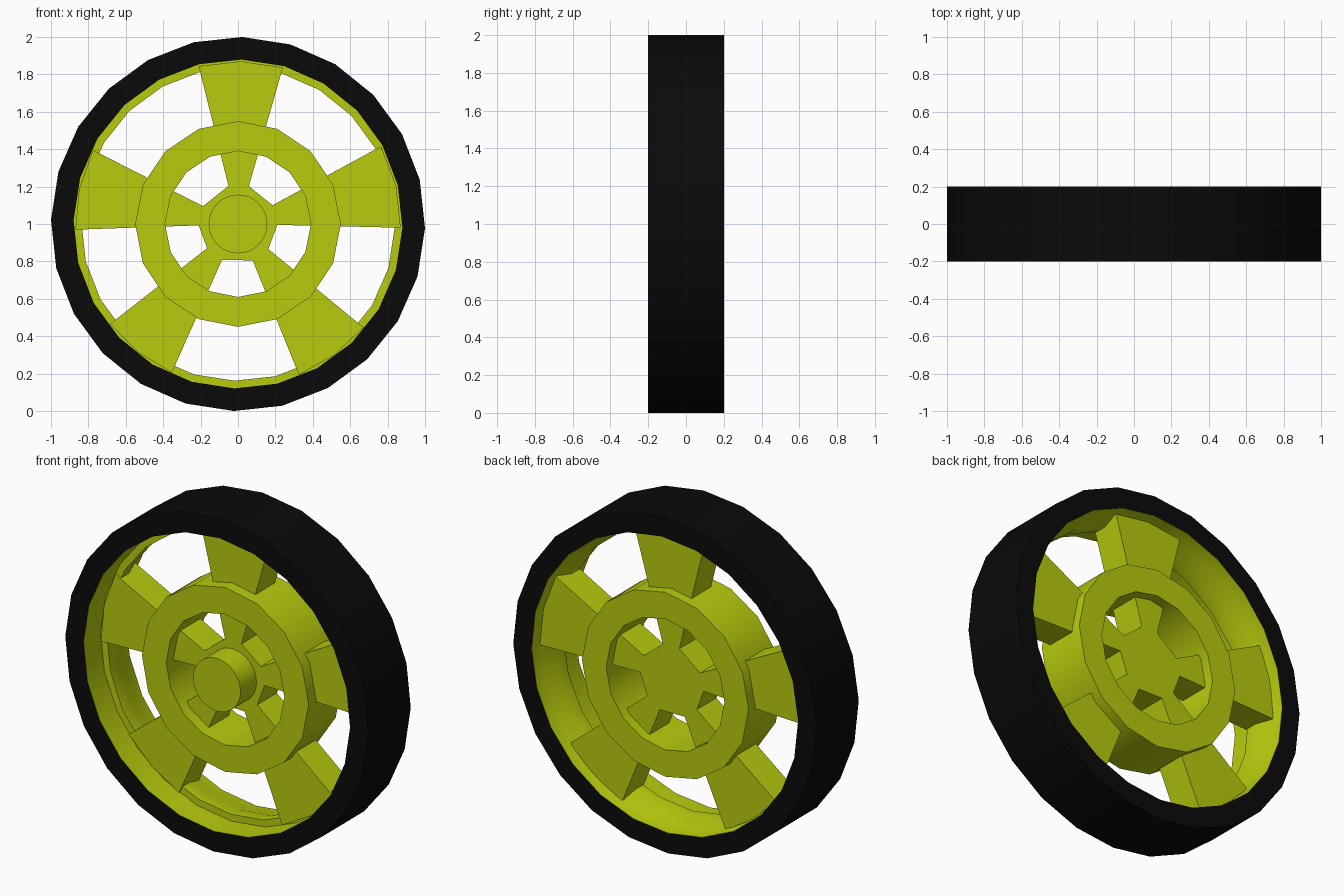
import bpy, bmesh
from math import sin, cos, radians

if "Cube" in bpy.data.objects:
    bpy.data.objects.remove(bpy.data.objects["Cube"])

CZ = 1.0  # wheel centre height


def material(name, rgb):
    m = bpy.data.materials.new(name)
    m.diffuse_color = (*rgb, 1)
    m.use_nodes = True
    m.node_tree.nodes["Principled BSDF"].inputs["Base Color"].default_value = m.diffuse_color
    return m


rubber = material("rubber", (0.003, 0.003, 0.003))
paint = material("lime_paint", (0.48, 0.6, 0.004))


def point(r, deg, y):
    """Wheel coordinates: degrees clockwise from the top."""
    a = radians(deg)
    return (r * sin(a), y, CZ + r * cos(a))


def finish(bm, name, mat):
    bmesh.ops.recalc_face_normals(bm, faces=bm.faces)
    me = bpy.data.meshes.new(name)
    bm.to_mesh(me)
    bm.free()
    me.materials.append(mat)
    ob = bpy.data.objects.new(name, me)
    bpy.context.collection.objects.link(ob)
    bpy.ops.object.select_all(action='DESELECT')
    ob.select_set(True)
    bpy.context.view_layer.objects.active = ob
    bpy.ops.object.shade_smooth_by_angle(angle=radians(30))


def lathe(name, profile, sides, mat, start=0.0):
    """Revolve a closed (radius, y) profile around the axle."""
    bm = bmesh.new()
    loops = [[bm.verts.new(point(r, start + 360 * i / sides, y)) for r, y in profile]
             for i in range(sides)]
    n = len(profile)
    for i in range(sides):
        a, b = loops[i], loops[(i + 1) % sides]
        for j in range(n):
            k = (j + 1) % n
            bm.faces.new((a[j], a[k], b[k], b[j]))
    finish(bm, name, mat)


def prism(name, outline, y0, y1, mat):
    """Extrude a (radius, degrees) outline along the axle."""
    bm = bmesh.new()
    front = [bm.verts.new(point(r, d, y0)) for r, d in outline]
    back = [bm.verts.new(point(r, d, y1)) for r, d in outline]
    n = len(outline)
    bm.faces.new(front)
    bm.faces.new(back)
    for i in range(n):
        j = (i + 1) % n
        bm.faces.new((front[i], front[j], back[j], back[i]))
    finish(bm, name, mat)


# Tyre: flat-sided band
lathe("tire", [(1, -0.2), (1, 0.2), (0.88, 0.2), (0.88, -0.2)], 24, rubber, 1.3)

# Rim lining with an inner lip
lathe("rim", [(0.89, -0.199), (0.879, -0.199), (0.879, -0.04), (0.838, -0.04),
              (0.838, 0.03), (0.87, 0.12), (0.879, 0.199), (0.89, 0.199)],
      24, paint, 1.3)

# Thick ring halfway out
lathe("middle_ring", [(0.55, -0.12), (0.55, 0.195), (0.39, 0.195), (0.39, -0.12)], 16, paint)

# Five flared spokes joined at the centre
spokes = [(-14, 16), (61.5, 91.3), (129.5, 158), (204, 232), (268, 297)]
star = []
for a, b in spokes:
    star += [(0.21, a), (0.87, a), (0.87, (a + b) / 2), (0.87, b), (0.21, b)]
prism("spokes", star, -0.05, 0.135, paint)

# Protruding hub cap
prism("hub", [(0.157, 360 * i / 32) for i in range(32)], -0.2, 0.1, paint)
